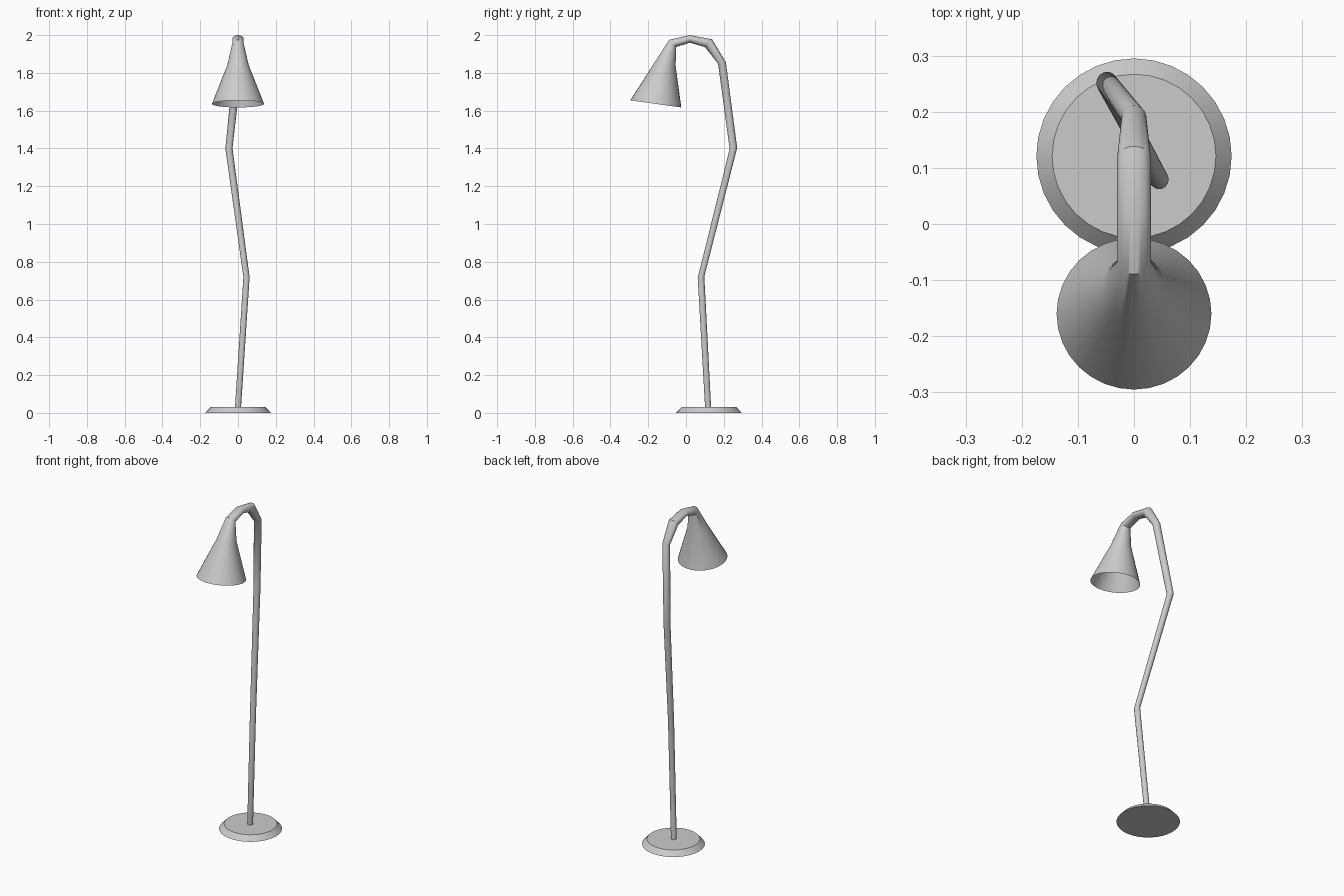
import bpy, bmesh, math
from mathutils import Vector

if "Cube" in bpy.data.objects:
    bpy.data.objects.remove(bpy.data.objects["Cube"])

SIDES = 32


def loft(name, rings, cap=False, angle=40):
    """Rings: (x, outer y, outer z, inner y, inner z, half width in x)."""
    bm = bmesh.new()
    loops = []
    for x, oy, oz, iy, iz, rx in rings:
        outer, inner = Vector((x, oy, oz)), Vector((x, iy, iz))
        mid, half = (outer + inner) / 2, (outer - inner) / 2
        loops.append([])
        for i in range(SIDES):
            a = 2 * math.pi * i / SIDES
            p = mid + half * math.sin(a) + Vector((rx * math.cos(a), 0, 0))
            loops[-1].append(bm.verts.new(p))
    for a, b in zip(loops, loops[1:]):
        for i in range(SIDES):
            j = (i + 1) % SIDES
            bm.faces.new((a[i], a[j], b[j], b[i]))
    if cap:
        bm.faces.new(loops[0][::-1])
        bm.faces.new(loops[-1])
    mesh = bpy.data.meshes.new(name)
    bm.to_mesh(mesh)
    bm.free()
    obj = bpy.data.objects.new(name, mesh)
    bpy.context.collection.objects.link(obj)
    bpy.ops.object.select_all(action='DESELECT')
    obj.select_set(True)
    bpy.context.view_layer.objects.active = obj
    bpy.ops.object.shade_smooth_by_angle(angle=math.radians(angle))
    return obj


# bevelled disc base
loft("base", [(0, 0.295, 0, -0.053, 0, 0.174),
              (0, 0.267, 0.03, -0.025, 0.03, 0.146)], cap=True, angle=30)

# crooked pole, arched neck and flared open shade in one skin
loft("pole_and_shade", [
    (0, 0.133, 0.028, 0.101, 0.028, 0.016),
    (0.045, 0.097, 0.722, 0.062, 0.715, 0.0165),
    (-0.048, 0.271, 1.403, 0.231, 1.397, 0.019),
    (0, 0.211, 1.857, 0.170, 1.848, 0.022),
    (0, 0.138, 1.978, 0.100, 1.937, 0.030),
    (0, 0.020, 2.000, 0.020, 1.960, 0.030),
    (0, -0.089, 1.975, -0.052, 1.937, 0.030),
    (0, -0.170, 1.850, -0.055, 1.838, 0.056),
    (0, -0.295, 1.655, -0.025, 1.617, 0.138),
])
